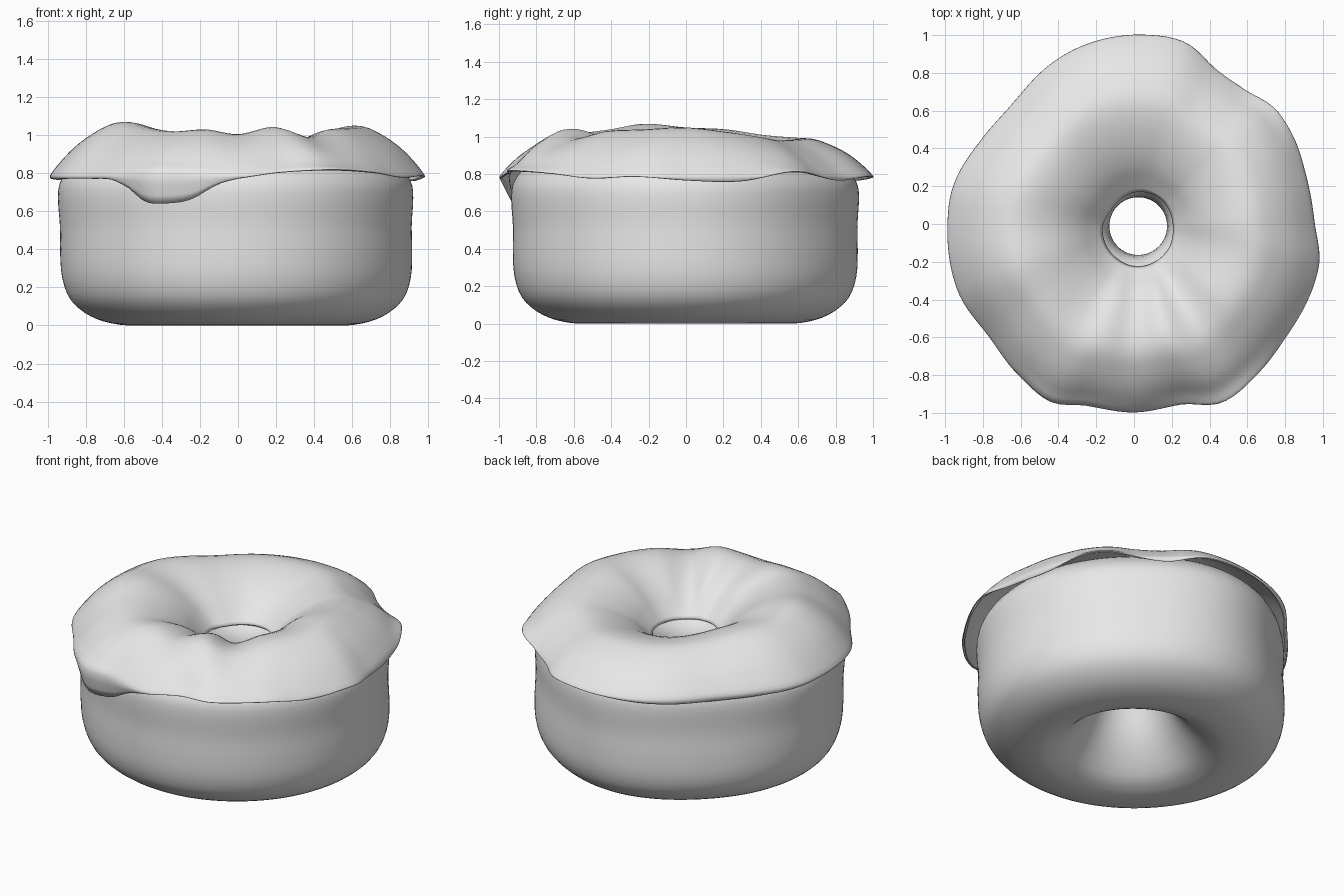
import bpy, math

if "Cube" in bpy.data.objects:
    bpy.data.objects.remove(bpy.data.objects["Cube"])

SEG = 144


def spline(p0, p1, p2, p3, t):
    return 0.5 * (2*p1 + (p2-p0)*t + (2*p0-5*p1+4*p2-p3)*t*t + (3*p1-p0-3*p2+p3)*t**3)


def around(table, deg):
    """Smooth periodic lookup in a table of (degrees, value) pairs."""
    n = len(table)
    deg = (deg + 180) % 360 - 180
    for i in range(n):
        a, b = table[i][0], table[(i+1) % n][0] + (360 if i == n-1 else 0)
        if a <= deg <= b:
            v = [table[(i+k) % n][1] for k in (-1, 0, 1, 2)]
            return spline(*v, (deg - a) / (b - a))


def refine(pts, steps, closed):
    """Smooth a profile of points with extra points in between."""
    n, out = len(pts), []
    for i in range(n if closed else n - 1):
        q = [pts[(i+k) % n] if closed else pts[min(max(i+k, 0), n-1)] for k in (-1, 0, 1, 2)]
        for s in range(steps):
            out.append(tuple(spline(q[0][c], q[1][c], q[2][c], q[3][c], s/steps) for c in (0, 1)))
    if not closed:
        out.append(pts[-1])
    return out


def ring_mesh(name, profile_at, closed, mat):
    verts, faces = [], []
    for j in range(SEG):
        a = 2 * math.pi * j / SEG
        prof = profile_at(math.degrees(a))
        m = len(prof)
        for r, z in prof:
            w = max(0, 1 - r / 0.6)  # the hole sits slightly off centre
            verts.append((r*math.cos(a) + 0.03*w, r*math.sin(a) - 0.015*w, z))
    for j in range(SEG):
        k = (j + 1) % SEG
        for i in range(m if closed else m - 1):
            i2 = (i + 1) % m
            faces.append((j*m+i, j*m+i2, k*m+i2, k*m+i))
    me = bpy.data.meshes.new(name)
    me.from_pydata(verts, [], faces)
    me.materials.append(mat)
    for p in me.polygons:
        p.use_smooth = True
    ob = bpy.data.objects.new(name, me)
    bpy.context.collection.objects.link(ob)
    return ob


grey = bpy.data.materials.new("light_grey")
grey.diffuse_color = (0.8, 0.8, 0.8, 1)
grey.use_nodes = True
grey.node_tree.nodes["Principled BSDF"].inputs["Base Color"].default_value = grey.diffuse_color

# Icing measurements by direction: outline, edge height, crest height, hole rim
OUTLINE = [(-180, .985), (-158, .995), (-142, .97), (-126, 1.01), (-115, 1.04), (-105, .995),
           (-90, .995), (-75, .985), (-64, 1.05), (-50, 1.025), (-37, 1.0), (-12, 1.0), (0, .955),
           (15, .945), (30, .96), (40, .96), (50, .92), (62, .925), (74, .995), (87, 1.0),
           (103, .985), (116, .957), (135, .905), (150, .92), (168, .975)]
EDGE = [(-180, .77), (-158, .77), (-142, .77), (-132, .765), (-125, .72), (-119, .65),
        (-113, .64), (-105, .66), (-96, .74), (-90, .77), (-78, .80), (-62, .815), (-45, .80),
        (-30, .775), (-16, .785), (0, .765), (18, .76), (37, .81), (62, .765), (75, .785),
        (90, .78), (115, .76), (135, .755), (160, .76)]
CREST = [(-180, .01), (-160, .03), (-140, 0), (-120, -.02), (-105, -.01), (-90, -.035),
         (-73, .003), (-58, -.05), (-40, -.01), (-20, .0), (0, .01), (25, -.02), (45, -.05),
         (60, -.06), (80, -.05), (110, -.045), (135, -.03), (160, 0)]
RIM = [(-180, .185), (-135, .2), (-90, .215), (-45, .205), (0, .185), (45, .185), (90, .18),
       (150, .165)]
SHAPE = [(0, .775), (.08, .84), (.17, .91), (.3, .98), (.46, 1.03), (.6, 1.035), (.73, .99),
         (.84, .93), (.93, .86)]

# Dough radius by direction, and its closed cross-section
GIRTH = [(-180, .945), (-135, .935), (-90, .935), (-45, .93), (0, .92), (50, .885), (90, .925),
         (135, .88)]
BODY = [(.155, .5), (.158, .62), (.178, .71), (.25, .79), (.4, .9), (.6, .94), (.75, .91),
        (.86, .84), (.925, .76), (.94, .67), (.93, .52), (.93, .38), (.92, .25), (.88, .14),
        (.8, .065), (.7, .02), (.58, 0), (.5, .01), (.4, .06), (.27, .21), (.19, .38)]
BODY = refine(BODY, 3, True)


def icing_profile(deg):
    rim, out = around(RIM, deg), around(OUTLINE, deg)
    edge, lift = around(EDGE, deg), around(CREST, deg)
    pts = [(rim + f*(out-rim), z + lift*math.sin(math.pi*f)) for f, z in SHAPE]
    flange = max(edge + 0.01, 0.79)
    pts += [(out, flange), (out - 0.2*(flange-edge), edge)]
    return refine(pts, 3, False)


def body_profile(deg):
    k = around(GIRTH, deg) / 0.94
    pts = []
    for r, z in BODY:
        w = min(max((r-.2)/.4, 0), 1) * min(1, .6 + max(z-.2, 0))
        pts.append((r * (1 + (k-1)*w), max(z, 0)))
    return pts


# Dough ring
ring_mesh("dough_ring", body_profile, True, grey)

# Thin icing draped over the top
icing = ring_mesh("icing", icing_profile, False, grey)
solid = icing.modifiers.new("thickness", 'SOLIDIFY')
solid.thickness = 0.015
solid.offset = -1
